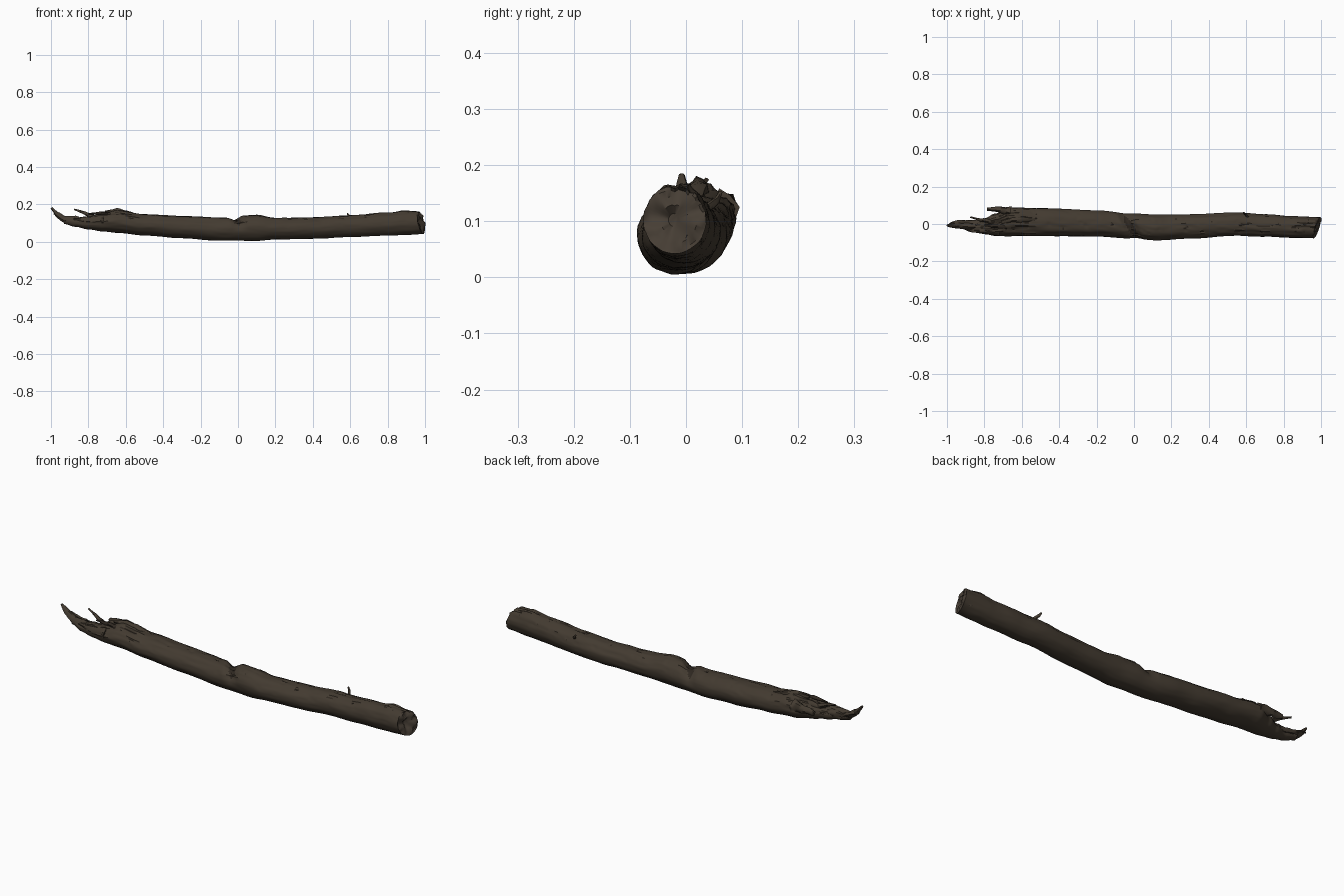
import bpy, bmesh, math
from mathutils import Vector, noise

if "Cube" in bpy.data.objects:
    bpy.data.objects.remove(bpy.data.objects["Cube"])


def material(name, rgb):
    m = bpy.data.materials.new(name)
    m.use_nodes = True
    m.diffuse_color = (*rgb, 1)
    m.node_tree.nodes["Principled BSDF"].inputs["Base Color"].default_value = (*rgb, 1)
    return m


bark = material("brown bark", (0.056, 0.043, 0.030))
furrow = material("dark furrow", (0.028, 0.021, 0.015))
cut_wood = material("weathered wood", (0.062, 0.048, 0.035))


def finish(name, bm, mats, angle=40):
    bmesh.ops.recalc_face_normals(bm, faces=bm.faces[:])
    me = bpy.data.meshes.new(name)
    bm.to_mesh(me)
    bm.free()
    for m in mats:
        me.materials.append(m)
    ob = bpy.data.objects.new(name, me)
    bpy.context.collection.objects.link(ob)
    bpy.ops.object.select_all(action='DESELECT')
    ob.select_set(True)
    bpy.context.view_layer.objects.active = ob
    bpy.ops.object.shade_smooth_by_angle(angle=math.radians(angle))
    return ob


# Log outline: x, then bottom / top heights, and x, then front / back edges
HEIGHTS = [(-.93, .095, .135), (-.87, .08, .128), (-.8, .066, .135), (-.72, .055, .15),
           (-.65, .048, .165), (-.5, .034, .148), (-.3, .018, .138), (-.1, .006, .13),
           (.1, .006, .142), (.2, .012, .128), (.4, .016, .13), (.6, .025, .142),
           (.8, .033, .157), (.9, .036, .168), (1, .042, .162)]
WIDTHS = [(-.93, -.025, .012), (-.86, -.045, .015), (-.8, -.052, .03), (-.74, -.06, .055),
          (-.66, -.063, .088), (-.5, -.065, .085), (-.2, -.067, .073), (0, -.078, .056),
          (.12, -.087, .05), (.3, -.078, .052), (.55, -.063, .062), (.7, -.068, .052),
          (.85, -.073, .042), (1, -.076, .036)]


def lookup(table, x):
    for a, b in zip(table, table[1:]):
        if x <= b[0]:
            t = max(0, (x - a[0]) / (b[0] - a[0]))
            t = t * t * (3 - 2 * t)
            return [p + (q - p) * t for p, q in zip(a[1:], b[1:])]
    return table[-1][1:]


def log_point(x, angle, scale=1.0):
    low, high = lookup(HEIGHTS, x)
    front, back = lookup(WIDTHS, x)
    c, s = math.cos(angle), math.sin(angle)
    # Bark grain runs along the log and is rougher on top and at the broken end
    broken = max(0, min(1, (-.5 - x) / .2))
    rough = .025 + .04 * max(0, s) + .12 * broken * max(0, s + .3)
    grain = noise.noise(Vector((x * 5, c * 3, s * 3)))
    fine = noise.noise(Vector((x * 14, c * 9 + 5, s * 9)))
    k = 1 + rough * (grain + .8 * fine)
    # Crack that opens into a notch on the top
    crack = max(0, 1 - abs(x + .02 + .03 * c) / .045) * max(0, s + .25)
    k -= .3 * crack
    # Long furrows
    ridge = abs(noise.noise(Vector((x * 3.5 + 9, c * 4, s * 4))))
    line = max(0, 1 - ridge / .06) * max(0, s + .1)
    k -= .07 * line
    k *= scale
    y = (front + back) / 2 + c * k * (back - front) / 2
    z = (low + high) / 2 + s * k * (high - low) / 2
    # Slanted right-hand break
    end = max(0, (x - .85) / .15)
    x += end * (.3 * y - .2 * (z - .1) - .015)
    return Vector((x, y, z)), (line > .4 and broken > .1) or line > .75 or crack > .55


# Main log
RINGS, SIDES = 240, 48
bm = bmesh.new()
rings = []
for i in range(RINGS + 1):
    x = -.93 + 1.93 * i / RINGS
    ring = []
    for j in range(SIDES):
        p, dark = log_point(x, math.tau * j / SIDES)
        ring.append((bm.verts.new(p), dark))
    rings.append(ring)
# Uneven broken face at the right end
for scale in (.9, .7, .45, .2):
    ring = []
    for j in range(SIDES):
        p, dark = log_point(1, math.tau * j / SIDES, scale)
        p.x += .02 * noise.noise(p * 35) - .012 * (1 - scale)
        ring.append((bm.verts.new(p), False))
    rings.append(ring)
for i, (a, b) in enumerate(zip(rings, rings[1:])):
    for j in range(SIDES):
        n = (j + 1) % SIDES
        f = bm.faces.new((a[j][0], a[n][0], b[n][0], b[j][0]))
        f.material_index = 2 if i >= RINGS else int(a[j][1] and b[j][1])
bm.faces.new([v for v, d in rings[0]])
bm.faces.new([v for v, d in rings[-1]]).material_index = 2
finish("log", bm, [bark, furrow, cut_wood])


# Splinters: tapered, slightly crooked shards along a path of (x, y, z, radius)
def splinter(name, path, mat, flat=1.0, sides=7):
    bm = bmesh.new()
    rows = []
    for a, b in zip(path, path[1:]):
        for k in range(4):
            rows.append([p + (q - p) * k / 4 for p, q in zip(a, b)])
    rows.append(list(path[-1]))
    prev = None
    for i, (x, y, z, r) in enumerate(rows):
        lo, hi = rows[max(0, i - 1)], rows[min(len(rows) - 1, i + 1)]
        d = Vector(hi[:3]) - Vector(lo[:3])
        side = d.cross(Vector((0, 0, 1))).normalized()
        up = side.cross(d).normalized()
        ring = []
        for j in range(sides):
            t = math.tau * j / sides
            w = r * (1 + .5 * noise.noise(Vector((x * 25, y * 30 + j, z * 25))))
            ring.append(bm.verts.new(Vector((x, y, z)) + side * w * math.cos(t)
                                     + up * w * flat * math.sin(t)))
        if prev:
            for j in range(sides):
                n = (j + 1) % sides
                bm.faces.new((prev[j], prev[n], ring[n], ring[j]))
        else:
            bm.faces.new(ring)
        prev = ring
    bm.faces.new(prev)
    finish(name, bm, [mat], 50)


splinter("tip_splinter", [(-.85, -.01, .11, .026), (-.93, -.008, .122, .02),
                          (-.97, -.008, .148, .014), (-.998, -.008, .182, .006)], bark, .9)
splinter("lower_tip_splinter", [(-.82, .0, .11, .024), (-.9, .012, .118, .012),
                                (-.95, .008, .14, .01), (-.985, .002, .15, .004)], bark, .8)
splinter("front_splinter", [(-.72, -.035, .115, .03), (-.82, -.038, .115, .015),
                            (-.88, -.035, .122, .004)], bark, .9)
splinter("raised_twig", [(-.76, .012, .125, .014), (-.82, .022, .155, .008),
                         (-.875, .036, .174, .004)], bark)
splinter("back_spur", [(-.66, .065, .125, .026), (-.72, .076, .125, .016),
                       (-.785, .08, .122, .009)], bark, 1.3)
splinter("top_ridge", [(-.52, .02, .135, .014), (-.6, .025, .152, .018),
                       (-.65, .022, .165, .016), (-.71, .01, .16, .008)], bark, .9)
splinter("top_shard", [(-.66, -.015, .14, .016), (-.72, -.012, .152, .012),
                       (-.8, -.008, .15, .004)], furrow, .8)
splinter("side_twig", [(.61, .035, .12, .008), (.595, .055, .137, .006),
                       (.585, .062, .152, .004)], bark)
splinter("end_splinter", [(.9, -.005, .085, .03), (.96, .005, .075, .026),
                          (.992, .008, .068, .012)], cut_wood, .9)
